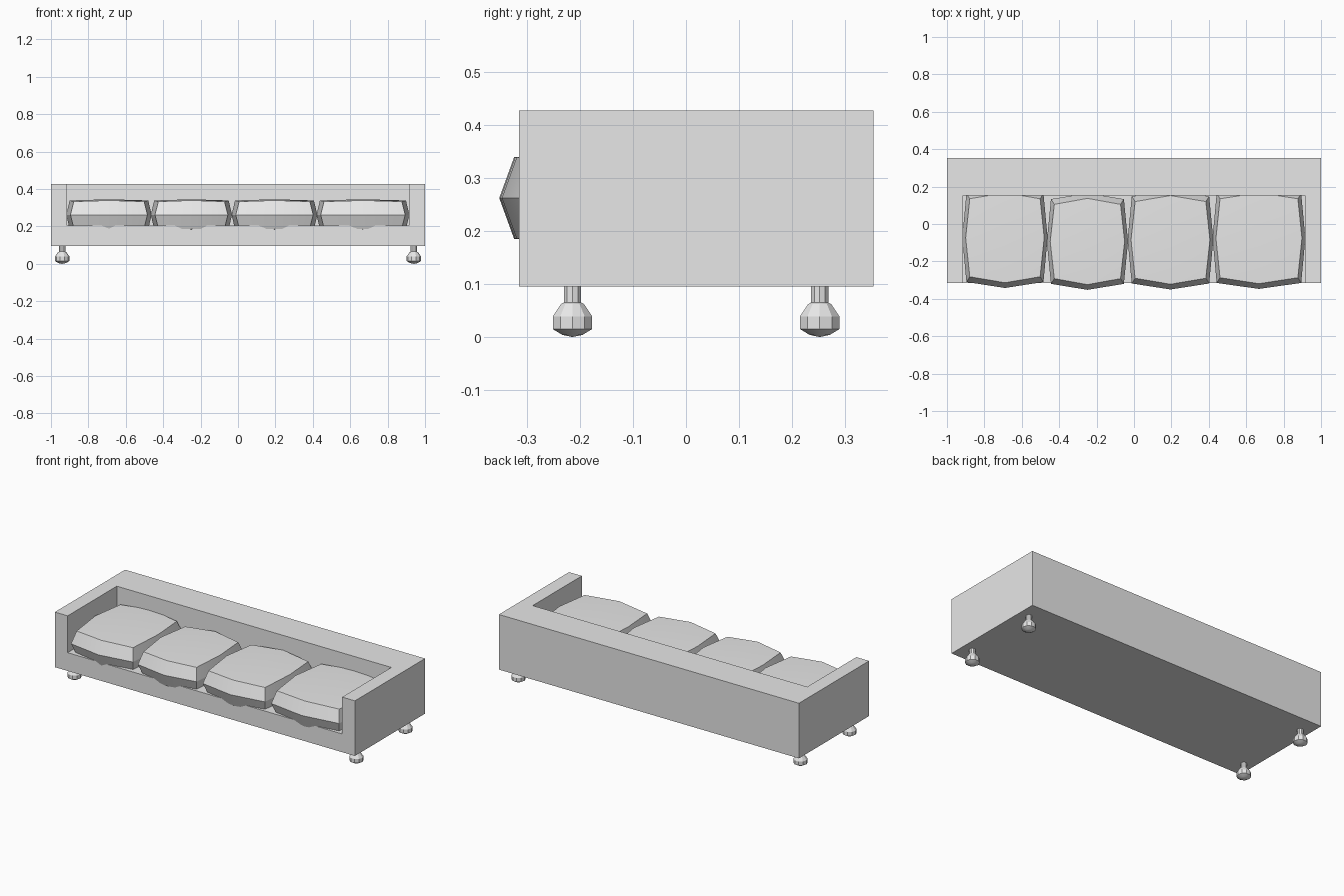
import bpy
import bmesh
import math

default = bpy.data.objects.get("Cube")
if default:
    bpy.data.objects.remove(default, do_unlink=True)

GREY = (0.8, 0.8, 0.8, 1.0)
mat = bpy.data.materials.new("light grey")
mat.use_nodes = True
mat.diffuse_color = GREY
mat.node_tree.nodes["Principled BSDF"].inputs["Base Color"].default_value = GREY

# Overall body limits and the hollow for the seat
FRONT, BACK = -0.315, 0.353
BOTTOM, SEAT, TOP = 0.095, 0.205, 0.427
INNER_X, INNER_Y = 0.915, 0.153


def finish(name, bm, smooth=False):
    """Turn a bmesh into a named object with the shared material."""
    bmesh.ops.recalc_face_normals(bm, faces=bm.faces)
    mesh = bpy.data.meshes.new(name)
    bm.to_mesh(mesh)
    bm.free()
    mesh.materials.append(mat)
    obj = bpy.data.objects.new(name, mesh)
    bpy.context.collection.objects.link(obj)
    if smooth:
        bpy.ops.object.select_all(action='DESELECT')
        obj.select_set(True)
        bpy.context.view_layer.objects.active = obj
        bpy.ops.object.shade_smooth_by_angle(angle=math.radians(25))
    return obj


def prism(name, outline, z0, z1):
    """Extrude a plan outline upward."""
    bm = bmesh.new()
    face = bm.faces.new([bm.verts.new((x, y, z0)) for x, y in outline])
    new = bmesh.ops.extrude_face_region(bm, geom=[face])["geom"]
    verts = [g for g in new if isinstance(g, bmesh.types.BMVert)]
    bmesh.ops.translate(bm, verts=verts, vec=(0, 0, z1 - z0))
    return finish(name, bm)


def cushion(name, x0, x1, y0, y1):
    """Low-poly pillow: a once-divided cube, fullest at the middle of each side."""
    cx, cy = (x0 + x1) / 2, (y0 + y1) / 2
    hx, hy = (x1 - x0) / 2, (y1 - y0) / 2
    bm = bmesh.new()
    bmesh.ops.create_cube(bm, size=2)
    bmesh.ops.subdivide_edges(bm, edges=bm.edges[:], cuts=1, use_grid_fill=True)
    for v in bm.verts:
        i, j, k = (round(c) for c in v.co)
        x = i * (hx - 0.022 * abs(j) - 0.018 * abs(k))
        y = j * (hy - 0.032 * abs(i) - 0.028 * abs(k))
        drop = 0.006 * (abs(i) + abs(j))
        z = 0.262 + k * (0.083 - drop)
        v.co = (cx + x, cy + y, z)
    return finish(name, bm, smooth=True)


def leg(name, x, y):
    """Turned foot with a thin stem."""
    profile = [(0, 0), (0.02, 0.004), (0.039, 0.015), (0.039, 0.039),
               (0.023, 0.062), (0.017, 0.065), (0.017, 0.1)]
    bm = bmesh.new()
    verts = [bm.verts.new((x + r, y, z)) for r, z in profile]
    edges = [bm.edges.new(pair) for pair in zip(verts, verts[1:])]
    bmesh.ops.spin(bm, geom=verts + edges, cent=(x, y, 0), axis=(0, 0, 1),
                   angle=math.tau, steps=10)
    bmesh.ops.remove_doubles(bm, verts=bm.verts, dist=0.0005)
    return finish(name, bm, smooth=True)


# Arms and back in one U-shaped frame
prism("arms_and_back",
      [(-1, FRONT), (-INNER_X, FRONT), (-INNER_X, INNER_Y), (INNER_X, INNER_Y),
       (INNER_X, FRONT), (1, FRONT), (1, BACK), (-1, BACK)], BOTTOM, TOP)

# Seat base between the arms
prism("seat_base",
      [(-INNER_X, FRONT), (INNER_X, FRONT), (INNER_X, INNER_Y), (-INNER_X, INNER_Y)],
      BOTTOM, SEAT)

# Four seat cushions, right to left
spans = [(-0.918, -0.462, -0.342, 0.195), (-0.466, -0.032, -0.352, 0.165),
         (-0.034, 0.424, -0.35, 0.18), (0.42, 0.916, -0.347, 0.195)]
for n, span in enumerate(spans, 1):
    cushion(f"seat_cushion_{n}", *span)

# Legs
for side, x in (("right", -0.94), ("left", 0.94)):
    for end, y in (("front", -0.214), ("back", 0.252)):
        leg(f"{end}_{side}_leg", x, y)
